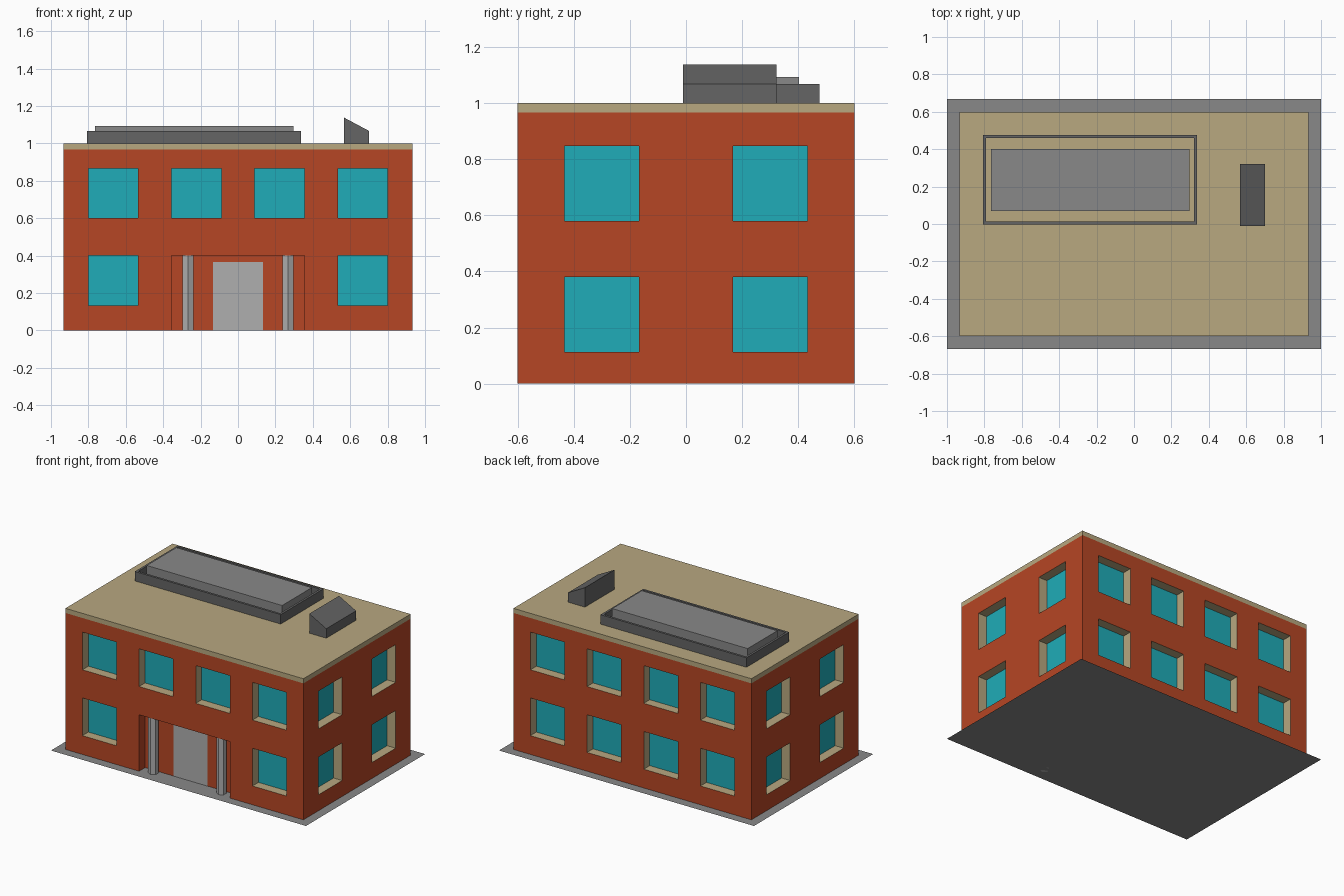
import bpy, bmesh, math
from mathutils import Matrix, Vector

if "Cube" in bpy.data.objects:
    bpy.data.objects.remove(bpy.data.objects["Cube"])

HX, HY, TOP, DEPTH = 0.933, 0.6, 0.967, 0.067


def material(name, r, g, b):
    m = bpy.data.materials.new(name)
    m.diffuse_color = (r, g, b, 1)
    m.use_nodes = True
    m.node_tree.nodes["Principled BSDF"].inputs["Base Color"].default_value = m.diffuse_color
    return m


BRICK = material("brick", 0.47, 0.061, 0.018)
TAN = material("sandstone", 0.479, 0.392, 0.216)
GLASS = material("glass", 0.014, 0.413, 0.479)
DARK = material("dark_grey", 0.13, 0.13, 0.13)
MID = material("mid_grey", 0.25, 0.25, 0.25)
LIGHT = material("light_grey", 0.43, 0.43, 0.43)


def make(name, faces, mat):
    """Object from a list of polygons, with shared corners welded."""
    bm = bmesh.new()
    for f in faces:
        bm.faces.new([bm.verts.new(p) for p in f])
    bmesh.ops.remove_doubles(bm, verts=bm.verts, dist=1e-5)
    bmesh.ops.dissolve_limit(bm, angle_limit=0.01, verts=bm.verts, edges=bm.edges)
    me = bpy.data.meshes.new(name)
    bm.to_mesh(me)
    bm.free()
    me.materials.append(mat)
    ob = bpy.data.objects.new(name, me)
    bpy.context.collection.objects.link(ob)
    return ob


def prism(name, profile, y0, y1, mat):
    """Extrude an (x, z) profile, counter-clockwise from the front, along y."""
    a = [(x, y0, z) for x, z in profile]
    b = [(x, y1, z) for x, z in profile]
    n = len(profile)
    sides = [[a[(i + 1) % n], a[i], b[i], b[(i + 1) % n]] for i in range(n)]
    return make(name, [a, b[::-1]] + sides, mat)


def box(name, x0, x1, y0, y1, z0, z1, mat):
    return prism(name, [(x0, z0), (x1, z0), (x1, z1), (x0, z1)], y0, y1, mat)


def rect(u0, u1, z0, z1, d=0.0):
    return [Vector((u0, d, z0)), Vector((u1, d, z0)), Vector((u1, d, z1)), Vector((u0, d, z1))]


def reveal(hole, skip_floor=False):
    p, q = rect(*hole), rect(*hole, DEPTH)
    return [[p[i], p[(i + 1) % 4], q[(i + 1) % 4], q[i]] for i in range(1 if skip_floor else 0, 4)]


def facade(name, half, dist, turn, windows, entry=None):
    """Wall with recessed windows, built facing -y and turned into place."""
    holes = windows + ([entry] if entry else [])
    us = sorted({-half, half} | {u for h in holes for u in h[:2]})
    zs = sorted({0, TOP} | {z for h in holes for z in h[2:]})
    wall, frames = [], []
    for u0, u1 in zip(us, us[1:]):
        for z0, z1 in zip(zs, zs[1:]):
            cu, cz = (u0 + u1) / 2, (z0 + z1) / 2
            if not any(h[0] < cu < h[1] and h[2] < cz < h[3] for h in holes):
                wall.append(rect(u0, u1, z0, z1))
    if entry:
        wall += reveal(entry, True) + [rect(*entry, DEPTH)]
    for w in windows:
        frames += reveal(w)
    panes = [rect(*w, DEPTH) for w in windows]
    m = Matrix.Rotation(math.radians(turn), 4, 'Z') @ Matrix.Translation((0, -dist, 0))
    for part, faces, mat in (("wall", wall, BRICK), ("window_frames", frames, TAN),
                             ("window_panes", panes, GLASS)):
        make(f"{name}_{part}", [[m @ v for v in f] for f in faces], mat)


def window_grid(centres, sills):
    return [(round(c - 0.1333, 4), round(c + 0.1333, 4), s, s + 0.267)
            for s in sills for c in centres]


# Four walls
cols = (-0.6667, -0.2222, 0.2222, 0.6667)
back = window_grid(cols, (0.133, 0.6))
front = [w for w in back if w[2] > 0.5 or abs(w[0] + w[1]) > 1]
side = window_grid((-0.3, 0.3), (0.113, 0.58))
facade("front", HX, HY, 0, front, (-0.3555, 0.3555, 0, 0.4))
facade("right", HY, HX, 90, side)
facade("back", HX, HY, 180, back)
facade("left", HY, HX, -90, side)

# Pavement sheet and roof slab
make("pavement", [[(-1, -0.667, 0), (1, -0.667, 0), (1, 0.667, 0), (-1, 0.667, 0)]], MID)
box("roof_slab", -HX, HX, -HY, HY, TOP, 1.0, TAN)

# Entrance door and hexagonal pillars
make("door", [rect(-0.133, 0.133, 0, 0.367, -HY + DEPTH - 0.001)], LIGHT)
for label, sx in (("left", -1), ("right", 1)):
    bpy.ops.mesh.primitive_cylinder_add(vertices=6, radius=0.0333, depth=0.4,
                                        location=(sx * 0.267, -0.567, 0.2))
    pillar = bpy.context.object
    pillar.name = f"{label}_pillar"
    pillar.data.materials.append(LIGHT)

# Roof curb around the raised skylight box
outer = [(-0.807, -0.003), (0.337, -0.003), (0.337, 0.476), (-0.807, 0.476)]
inner = [(-0.791, 0.013), (0.321, 0.013), (0.321, 0.460), (-0.791, 0.460)]
ring = []
for i in range(4):
    j = (i + 1) % 4
    ring.append([(*p, 1.0) for p in (outer[i], outer[j], inner[j], inner[i])])
curb = make("roof_curb", ring, DARK)
solid = curb.modifiers.new("height", 'SOLIDIFY')
solid.thickness = 0.067
solid.offset = 1
box("skylight_box", -0.765, 0.297, 0.07, 0.402, 1.0, 1.093, MID)

# Sloped roof vent
prism("roof_vent", [(0.567, 1.0), (0.7, 1.0), (0.7, 1.067), (0.567, 1.138)], -0.011, 0.322, DARK)
